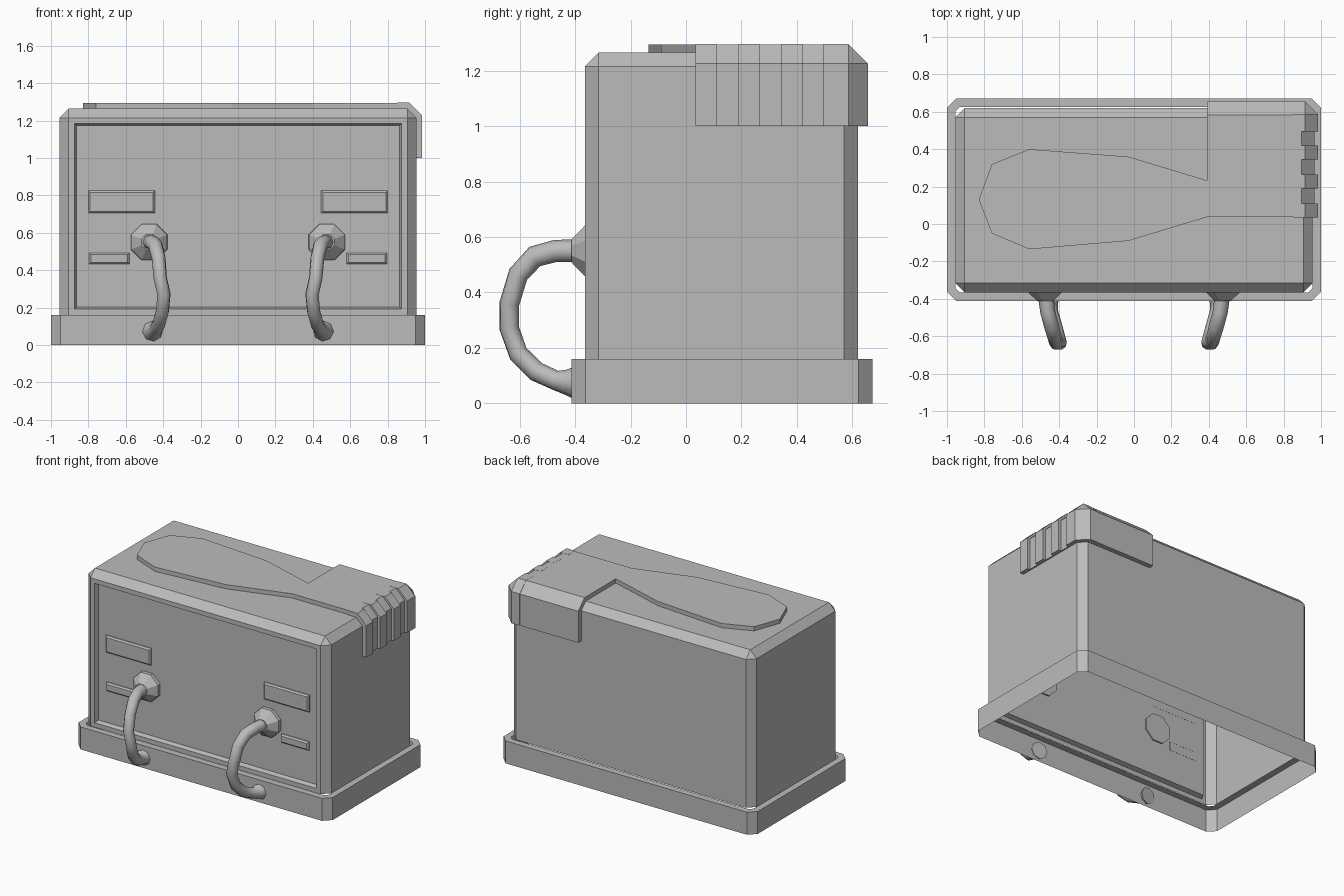
import bpy, bmesh, math
from mathutils import Vector

cube = bpy.data.objects.get("Cube")
if cube:
    bpy.data.objects.remove(cube, do_unlink=True)

grey = bpy.data.materials.new("plain_grey")
grey.use_nodes = True
GREY = (0.5, 0.5, 0.5, 1)
grey.diffuse_color = GREY
grey.node_tree.nodes["Principled BSDF"].inputs["Base Color"].default_value = GREY


def add(name, data):
    data.materials.append(grey)
    ob = bpy.data.objects.new(name, data)
    bpy.context.collection.objects.link(ob)
    return ob


def finish(name, bm):
    me = bpy.data.meshes.new(name)
    bmesh.ops.recalc_face_normals(bm, faces=bm.faces)
    bm.to_mesh(me)
    bm.free()
    return add(name, me)


def box(lo, hi):
    bm = bmesh.new()
    bmesh.ops.create_cube(bm, size=1)
    for v in bm.verts:
        v.co = [lo[i] + (v.co[i] + 0.5) * (hi[i] - lo[i]) for i in range(3)]
    bm.normal_update()
    return bm


def facing(bm, *dirs):
    return [f for f in bm.faces if any(f.normal.dot(Vector(d)) > 0.99 for d in dirs)]


def chamfer(bm, edges, width):
    bmesh.ops.bevel(bm, geom=edges, offset=width, segments=1, affect='EDGES')
    bm.normal_update()


def remove(bm, faces):
    bmesh.ops.delete(bm, geom=faces, context='FACES')


UP, DOWN = (0, 0, 1), (0, 0, -1)
FRONT, BACK = (0, -1, 0), (0, 1, 0)
LEFT, RIGHT = (1, 0, 0), (-1, 0, 0)

# Open-bottomed body with chamfered edges and a sunken front panel
bm = box((-0.955, -0.365, 0.16), (0.955, 0.62, 1.265))
bottom = facing(bm, DOWN)[0]
chamfer(bm, [e for e in bm.edges if e not in list(bottom.edges)], 0.05)
front = facing(bm, FRONT)
bmesh.ops.inset_region(bm, faces=front, thickness=0.045)
bmesh.ops.inset_region(bm, faces=front, thickness=0.015, depth=-0.03)
remove(bm, facing(bm, DOWN))
finish("body", bm)

# Skirt around the foot, open underneath
bm = box((-1, -0.413, 0), (1, 0.672, 0.16))
chamfer(bm, [e for e in bm.edges if abs(e.verts[0].co.z - e.verts[1].co.z) > 0.1], 0.05)
top = facing(bm, UP)
bmesh.ops.inset_region(bm, faces=top, thickness=0.05)
remove(bm, top + facing(bm, DOWN))
finish("base_skirt", bm)


# Corner cap: thin chamfered shells
def shell(name, lo, hi, open_dirs):
    bm = box(lo, hi)
    gone = facing(bm, *open_dirs)
    chamfer(bm, [e for e in bm.edges if not any(f in gone for f in e.link_faces)], 0.07)
    remove(bm, facing(bm, *open_dirs))
    ob = finish(name, bm)
    mod = ob.modifiers.new("thickness", 'SOLIDIFY')
    mod.thickness = 0.04
    mod.offset = -1


shell("corner_cap", (0.39, 0.04, 1.0), (0.965, 0.654, 1.295), (DOWN, RIGHT, FRONT))
for i in range(3):
    y = 0.035 + 0.155 * i
    shell("cap_rib", (0.85, y, 1.0), (0.985, y + 0.075, 1.296), (DOWN, RIGHT, FRONT, BACK))
shell("cap_end_rib", (0.85, 0.495, 1.0), (0.985, 0.656, 1.296), (DOWN, RIGHT, FRONT))

# Raised tongue on the lid
outline = [(0.4, 0.23), (-0.03, 0.36), (-0.56, 0.4), (-0.76, 0.32), (-0.83, 0.13),
           (-0.76, -0.05), (-0.56, -0.135), (-0.03, -0.09), (0.4, 0.04)]
bm = bmesh.new()
face = bm.faces.new([bm.verts.new((x, y, 1.262)) for x, y in outline])
ext = bmesh.ops.extrude_face_region(bm, geom=[face])
bmesh.ops.translate(bm, vec=(0, 0, 0.033),
                    verts=[v for v in ext["geom"] if isinstance(v, bmesh.types.BMVert)])
finish("lid_tongue", bm)


# Eight-sided tubes with a radius at each point
def tube(name, rows, smooth, tilt=0):
    cu = bpy.data.curves.new(name, 'CURVE')
    cu.dimensions = '3D'
    cu.bevel_depth = 1
    cu.bevel_resolution = 2
    cu.use_fill_caps = True
    sp = cu.splines.new('POLY')
    sp.points.add(len(rows) - 1)
    sp.use_smooth = smooth
    for p, (x, y, z, r) in zip(sp.points, rows):
        p.co = (x, y, z, 1)
        p.radius = r
        p.tilt = tilt
    add(name, cu)


# Handle centre line: y, z, radius
grip = [(-0.36, 0.55, 0.042), (-0.47, 0.55, 0.04), (-0.545, 0.53, 0.04), (-0.605, 0.465, 0.038),
        (-0.637, 0.36, 0.037), (-0.637, 0.27, 0.037), (-0.605, 0.18, 0.037),
        (-0.54, 0.115, 0.037), (-0.47, 0.083, 0.036), (-0.435, 0.077, 0.045), (-0.4, 0.075, 0.06)]
for side, s in (("left", 1), ("right", -1)):
    rows = []
    for y, z, r in grip:
        lean = 0.06 * max(0, -y - 0.42) / 0.22
        x = (0.475 if z > 0.3 else 0.455) - lean
        rows.append((s * x, y, z, r))
    tube(side + "_handle", rows, True)
    tube(side + "_handle_mount", [(s * 0.475, y, 0.55, r) for y, r in
                                  ((-0.325, 0.105), (-0.36, 0.104), (-0.413, 0.045))],
         False, math.pi / 8)
    # Raised label plates on the front panel
    for size, x0, x1, z0, z1 in (("large", 0.445, 0.8, 0.705, 0.825),
                                 ("small", 0.58, 0.797, 0.432, 0.493)):
        a, b = sorted((s * x0, s * x1))
        bm = box((a, -0.352, z0), (b, -0.334, z1))
        plate = facing(bm, FRONT)[0]
        chamfer(bm, list(plate.edges), 0.01)
        remove(bm, facing(bm, BACK))
        finish(side + "_" + size + "_label_plate", bm)
